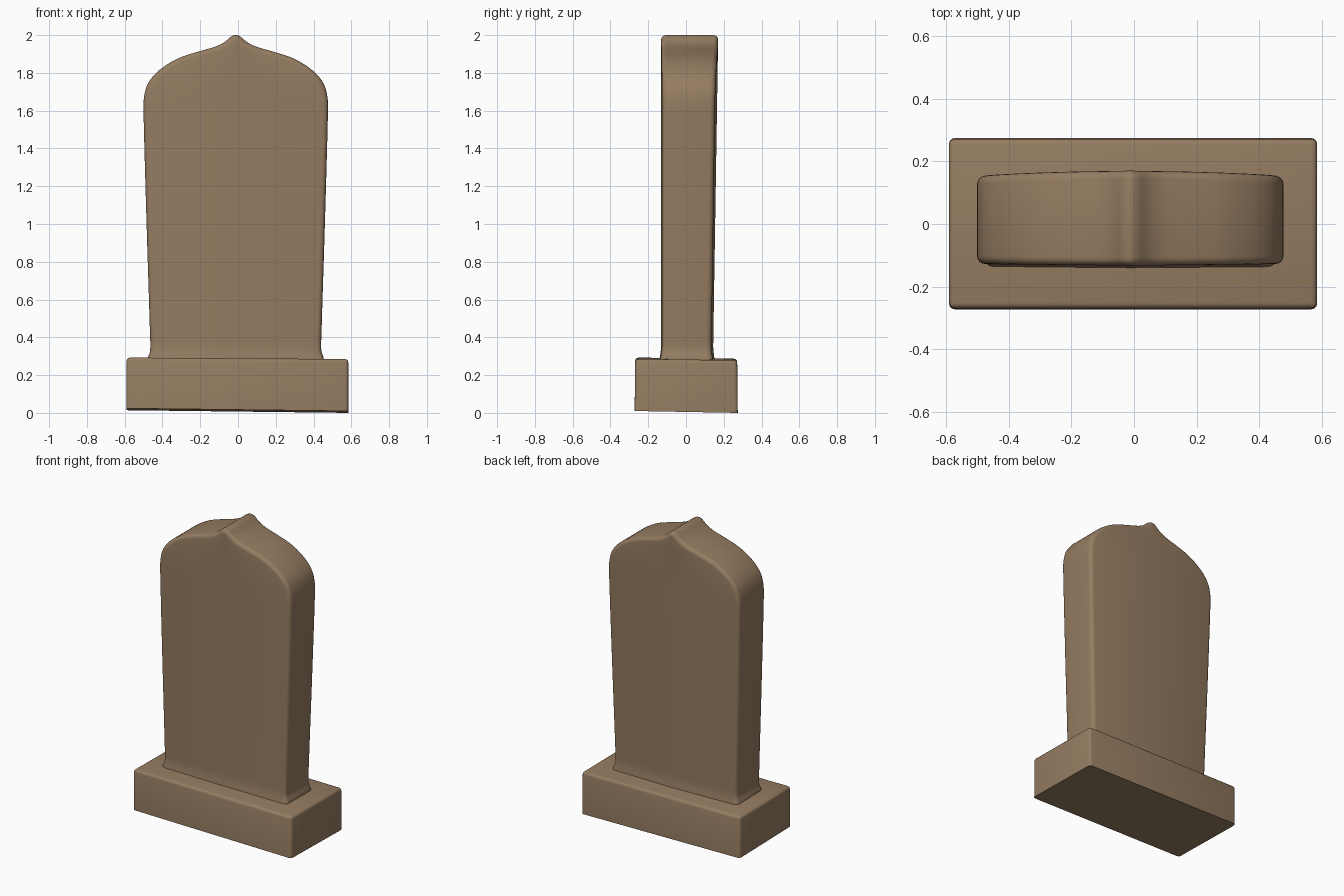
import bpy, bmesh, math
from mathutils import Vector

if "Cube" in bpy.data.objects:
    bpy.data.objects.remove(bpy.data.objects["Cube"])

stone = bpy.data.materials.new("brown_stone")
stone.diffuse_color = (0.30, 0.202, 0.12, 1)
stone.use_nodes = True
stone.node_tree.nodes["Principled BSDF"].inputs["Base Color"].default_value = stone.diffuse_color


def finish(bm, name, angle):
    bmesh.ops.recalc_face_normals(bm, faces=bm.faces)
    me = bpy.data.meshes.new(name)
    bm.to_mesh(me)
    bm.free()
    me.materials.append(stone)
    ob = bpy.data.objects.new(name, me)
    bpy.context.collection.objects.link(ob)
    bpy.ops.object.select_all(action='DESELECT')
    ob.select_set(True)
    bpy.context.view_layer.objects.active = ob
    bpy.ops.object.shade_smooth_by_angle(angle=math.radians(angle))
    return ob


# Plinth: a slightly uneven block with softened top and side edges
bm = bmesh.new()
bmesh.ops.create_cube(bm, size=2)
for v in bm.verts:
    sx, sy, top = v.co.x, v.co.y, v.co.z > 0
    v.co.x = 0.587 * sx - 0.003
    v.co.y = (0.27 if top else 0.273) * sy + 0.001
    v.co.z = (0.286 - 0.004 * sx - 0.003 * sy) if top else (0.012 - 0.007 * sx - 0.005 * sy)
soft = [e for e in bm.edges if max(v.co.z for v in e.verts) > 0.1]
bmesh.ops.bevel(bm, geom=soft, offset=0.018, segments=3, profile=0.5, affect='EDGES')
finish(bm, "plinth", 50)

# Half outline of the upright slab, from foot to pointed top
knots = [(0.468, 0.26), (0.464, 0.295), (0.453, 0.33), (0.454, 0.42), (0.472, 1.0), (0.488, 1.58),
         (0.487, 1.66), (0.471, 1.73), (0.44, 1.78), (0.385, 1.83), (0.30, 1.879),
         (0.20, 1.912), (0.105, 1.94), (0.06, 1.963), (0.025, 1.992), (0.008, 2.0)]


def spline(pts, n=4):
    p = [Vector(q) for q in [pts[0]] + pts + [pts[-1]]]
    out = []
    for a, b, c, d in zip(p, p[1:], p[2:], p[3:]):
        # tangents scaled to the spacing keep the curve from overshooting
        L = (c - b).length
        m0 = (c - a) * (L / max((b - a).length + L, 1e-6))
        m1 = (d - b) * (L / max((d - c).length + L, 1e-6))
        for i in range(n):
            t = i / n
            out.append(b * (2*t**3 - 3*t*t + 1) + m0 * (t**3 - 2*t*t + t)
                       + c * (3*t*t - 2*t**3) + m1 * (t**3 - t*t))
    return out + [p[-1]]


half = spline(knots)
normals = []
for i in range(len(half)):
    t = (half[min(i + 1, len(half) - 1)] - half[max(i - 1, 0)]).normalized()
    normals.append(Vector((t.y, -t.x)))


def slab_point(i, side, inset, depth, back):
    """Outline point i on one side, inset for the rounded rim."""
    p = half[i] - normals[i] * inset
    x = max(p.x, 0.002) * side
    z = p.y
    bow = 0.012 * (1 - (x / 0.49) ** 2)
    foot = 0.012 * max(0, (0.34 - z) / 0.08)
    if back:
        y = 0.131 + 0.016 * (z - 0.29) + bow - depth + foot
    else:
        y = -0.127 - 0.4 * bow + depth - foot
    return Vector((x - 0.012, y, z))


# Upright slab: rings of the outline from front to back, then capped
bm = bmesh.new()
rim = [(0.026, 0), (0.016, 0.002), (0.0075, 0.0075), (0.002, 0.016), (0, 0.026)]
rings = [(a, d, False) for a, d in rim] + [(a, d, True) for a, d in reversed(rim)]
n = len(half)
loops = []
for a, d, back in rings:
    right = [bm.verts.new(slab_point(i, 1, a, d, back)) for i in range(n)]
    left = [bm.verts.new(slab_point(i, -1, a, d, back)) for i in range(n)]
    loops.append(right + left[::-1])
for A, B in zip(loops, loops[1:]):
    for i in range(2 * n):
        j = (i + 1) % (2 * n)
        bm.faces.new((A[i], A[j], B[j], B[i]))
# Broad faces, with a centre column for the gentle bow
for loop, back in ((loops[0], False), (loops[-1], True)):
    mids = []
    for i in range(n):
        m = (loop[i].co + loop[2 * n - 1 - i].co) / 2
        bow = 0.012 * (1 - ((loop[i].co.x + 0.012) / 0.49) ** 2)
        m.y += (0.012 - bow) * (1 if back else -0.4)
        mids.append(bm.verts.new(m))
    for i in range(n - 1):
        bm.faces.new((loop[i], loop[i + 1], mids[i + 1], mids[i]))
        bm.faces.new((mids[i], mids[i + 1], loop[2 * n - 2 - i], loop[2 * n - 1 - i]))
finish(bm, "upright_slab", 60)
